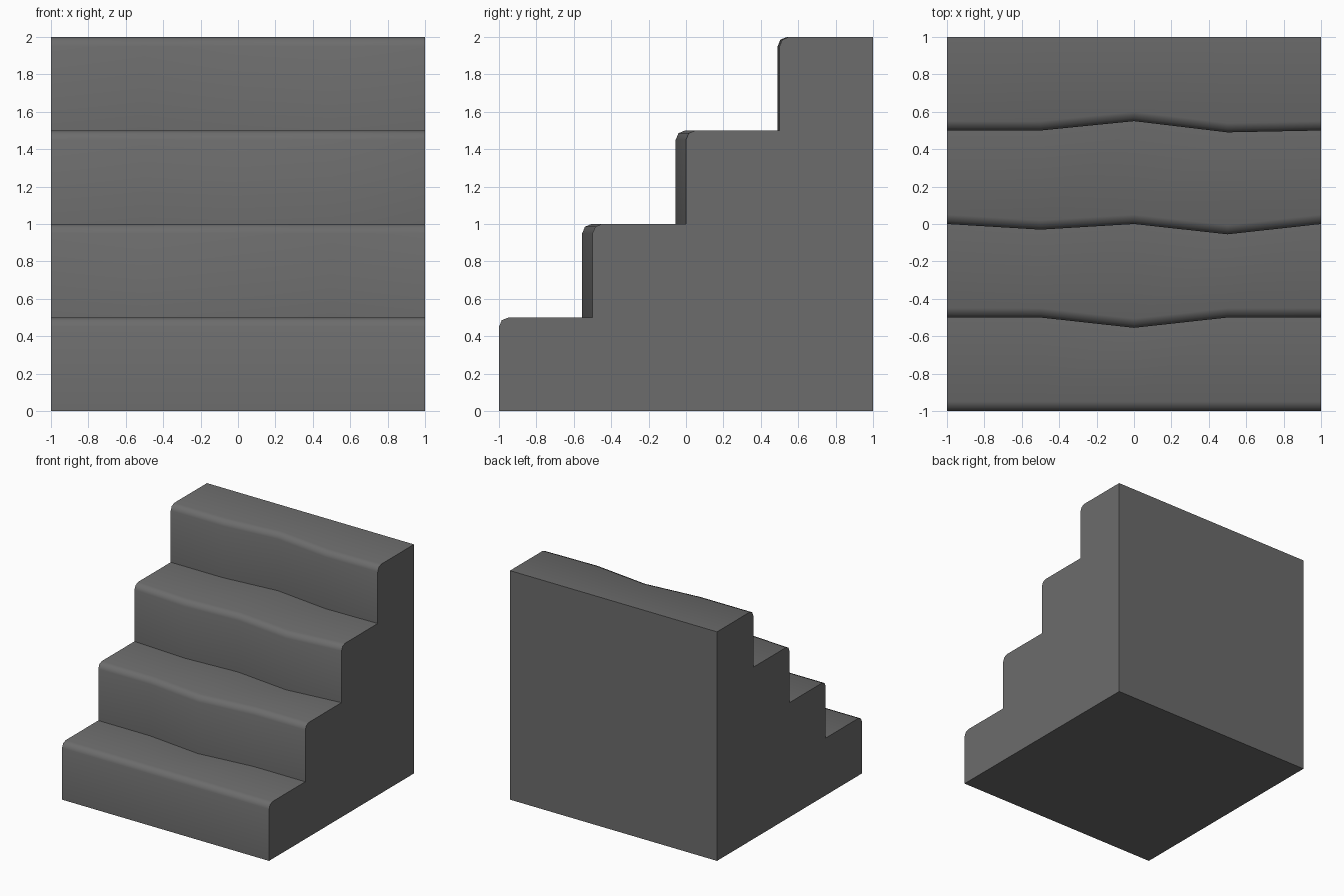
import bpy, bmesh, math

if "Cube" in bpy.data.objects:
    bpy.data.objects.remove(bpy.data.objects["Cube"])

# Single stone colour
stone = bpy.data.materials.new("grey_stone")
stone.diffuse_color = (0.15, 0.15, 0.15, 1)
stone.use_nodes = True
stone.node_tree.nodes["Principled BSDF"].inputs["Base Color"].default_value = stone.diffuse_color

XS = [-1, -0.5, 0, 0.5, 1]
# Worn riser line of each step, one y per column
RISERS = [
    [-1, -1, -1, -1, -1],
    [-0.5, -0.5, -0.555, -0.5, -0.5],
    [0.0, -0.03, 0.0, -0.055, 0.0],
    [0.5, 0.5, 0.55, 0.49, 0.5],
]
RISE, R, SEG = 0.5, 0.05, 2


def profile(col):
    """Side outline of the stairs (y, z) at one column, with rounded nosings."""
    pts = [(1, 0)]
    for i, riser in enumerate(RISERS):
        y, top = riser[col], (i + 1) * RISE
        pts.append((y, i * RISE))
        for k in range(SEG + 1):
            a = math.pi / 2 * k / SEG
            pts.append((y + R * (1 - math.cos(a)), top - R * (1 - math.sin(a))))
    return pts + [(1, 2)]


# Loft the outline across the columns and close both sides
bm = bmesh.new()
rings = [[bm.verts.new((x, y, z)) for y, z in profile(c)] for c, x in enumerate(XS)]
for a, b in zip(rings, rings[1:]):
    for i in range(len(a)):
        j = (i + 1) % len(a)
        bm.faces.new((a[i], b[i], b[j], a[j]))
bm.faces.new(rings[0])
bm.faces.new(rings[-1][::-1])
bmesh.ops.recalc_face_normals(bm, faces=bm.faces)

mesh = bpy.data.meshes.new("stairs")
bm.to_mesh(mesh)
bm.free()
mesh.materials.append(stone)
stairs = bpy.data.objects.new("stairs", mesh)
bpy.context.collection.objects.link(stairs)

# Smooth the nosings and risers, keep right angles crisp
bpy.context.view_layer.objects.active = stairs
stairs.select_set(True)
bpy.ops.object.shade_smooth_by_angle(angle=math.radians(60))
